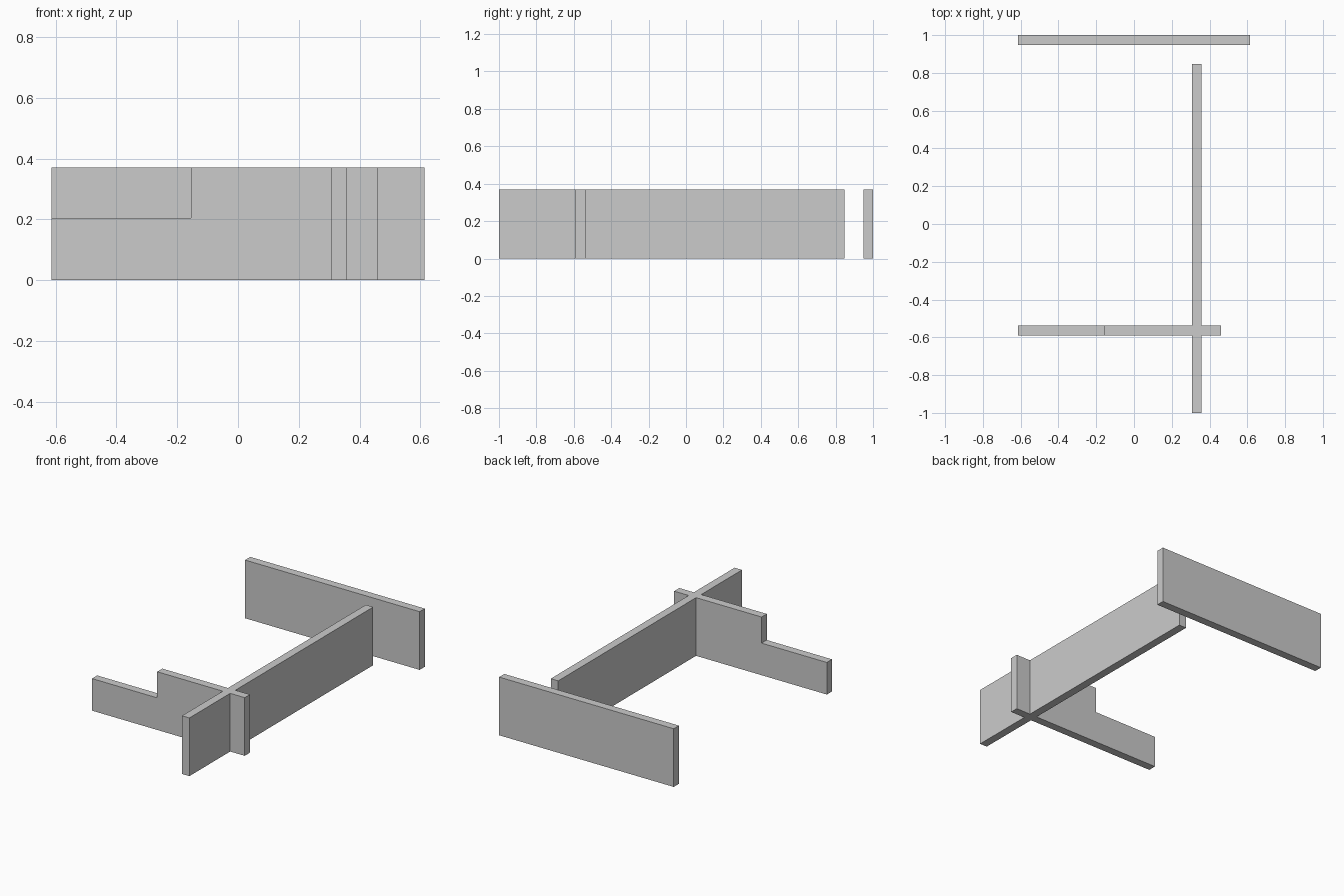
import bpy
import bmesh

if "Cube" in bpy.data.objects:
    bpy.data.objects.remove(bpy.data.objects["Cube"])

HEIGHT = 0.37


def extrude_plan(name, points, z0=0.0, z1=HEIGHT):
    """Extrude a plan outline (counter-clockwise) from z0 up to z1."""
    bm = bmesh.new()
    base = bm.faces.new([bm.verts.new((x, y, z0)) for x, y in points])
    top = bmesh.ops.extrude_face_region(bm, geom=[base], use_keep_orig=True)
    for v in top["geom"]:
        if isinstance(v, bmesh.types.BMVert):
            v.co.z = z1
    bmesh.ops.recalc_face_normals(bm, faces=bm.faces)
    mesh = bpy.data.meshes.new(name)
    bm.to_mesh(mesh)
    bm.free()
    obj = bpy.data.objects.new(name, mesh)
    bpy.context.collection.objects.link(obj)
    return obj


def rectangle(x0, x1, y0, y1):
    return [(x0, y0), (x1, y0), (x1, y1), (x0, y1)]


# Free-standing back wall
extrude_plan("back_wall", rectangle(-0.614, 0.614, 0.948, 1.0))

# Long wall crossed by a short wall, as one plus-shaped plan
left, right = -0.614, 0.46
x0, x1 = 0.306, 0.358
y0, y1 = -0.59, -0.538
cross = extrude_plan("crossing_walls", [
    (x0, -1.0), (x1, -1.0), (x1, y0), (right, y0), (right, y1), (x1, y1),
    (x1, 0.847), (x0, 0.847), (x0, y1), (left, y1), (left, y0), (x0, y0)])

# Step cut that lowers the left end of the short wall
cutter = extrude_plan("step_cutter", rectangle(-0.8, -0.155, -0.7, -0.4), 0.204, 0.6)
cutter.hide_render = True
step = cross.modifiers.new("step", "BOOLEAN")
step.operation = "DIFFERENCE"
step.solver = "EXACT"
step.object = cutter
bpy.context.view_layer.objects.active = cross
bpy.ops.object.modifier_apply(modifier=step.name)
bpy.data.objects.remove(cutter)
